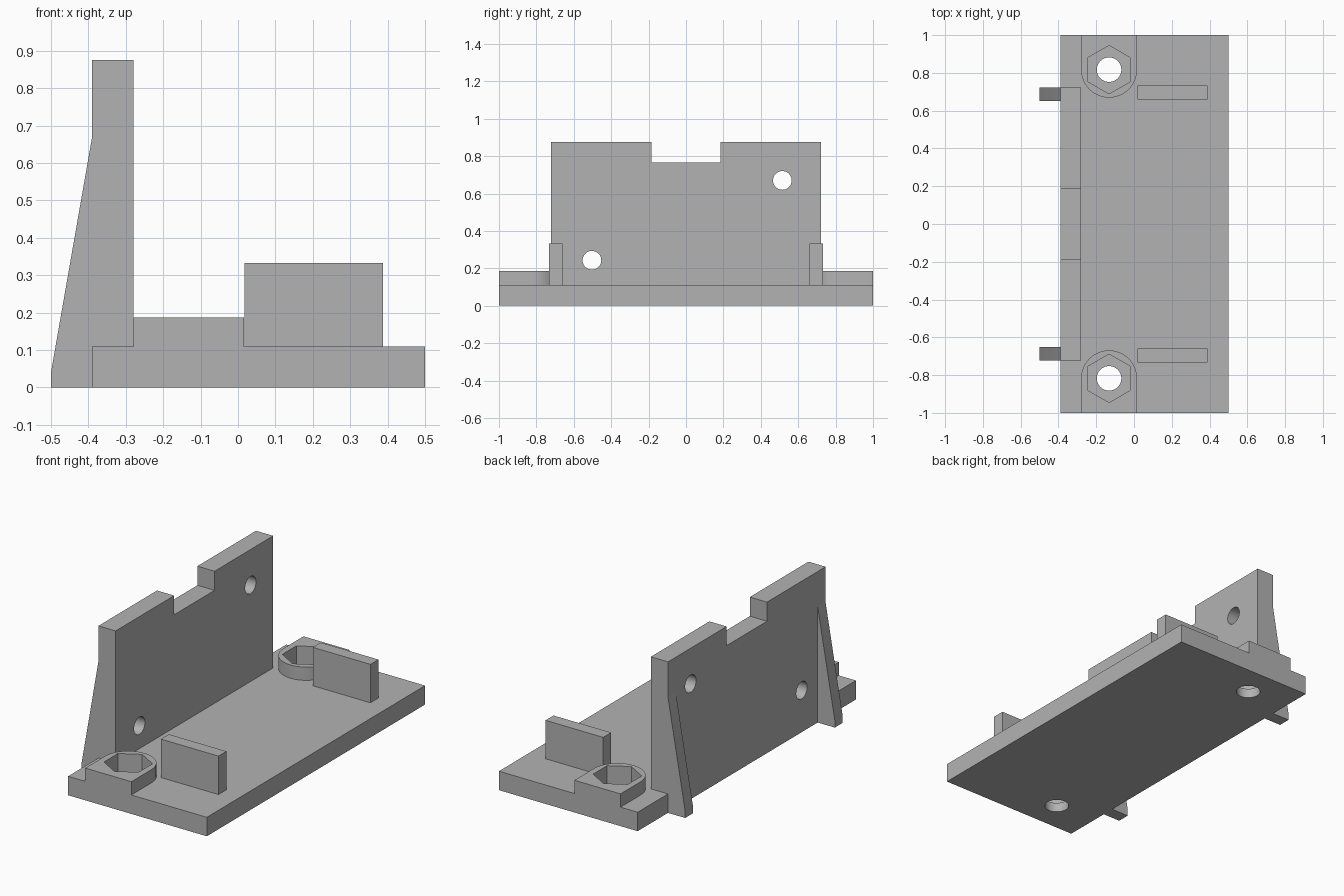
import bpy, bmesh, math
from mathutils import Vector

if "Cube" in bpy.data.objects:
    bpy.data.objects.remove(bpy.data.objects["Cube"], do_unlink=True)

grey = bpy.data.materials.new("plain grey")
grey.use_nodes = True
COLOUR = (0.45, 0.45, 0.45, 1)
grey.diffuse_color = COLOUR
grey.node_tree.nodes["Principled BSDF"].inputs["Base Color"].default_value = COLOUR


def prism(name, outline, axis, low, high):
    """Extrude a 2D outline along x, y or z; the outline uses the other two axes in order."""
    def place(p, d):
        c = list(p)
        c.insert("xyz".index(axis), d)
        return Vector(c)
    bm = bmesh.new()
    face = bm.faces.new([bm.verts.new(place(p, low)) for p in outline])
    new = bmesh.ops.extrude_face_region(bm, geom=[face])["geom"]
    shift = place((0, 0), high - low)
    bmesh.ops.translate(bm, vec=shift, verts=[v for v in new if isinstance(v, bmesh.types.BMVert)])
    bmesh.ops.recalc_face_normals(bm, faces=bm.faces)
    mesh = bpy.data.meshes.new(name)
    bm.to_mesh(mesh)
    bm.free()
    mesh.materials.append(grey)
    obj = bpy.data.objects.new(name, mesh)
    bpy.context.collection.objects.link(obj)
    return obj


def rect(a0, a1, b0, b1):
    return [(a0, b0), (a1, b0), (a1, b1), (a0, b1)]


def ring(a, b, radius, count, start=0.0):
    return [(a + radius * math.cos(start + math.tau * i / count),
             b + radius * math.sin(start + math.tau * i / count)) for i in range(count)]


def cut(obj, cutters):
    for c in cutters:
        c.hide_render = True
        mod = obj.modifiers.new("cut", "BOOLEAN")
        mod.operation = "DIFFERENCE"
        mod.solver = "EXACT"
        mod.object = c
    bpy.context.view_layer.update()
    graph = bpy.context.evaluated_depsgraph_get()
    mesh = bpy.data.meshes.new_from_object(obj.evaluated_get(graph))
    obj.modifiers.clear()
    obj.data = mesh


BASE_TOP = 0.11
BOLT_X, BOLT_Y = -0.132, 0.817

base = prism("base_plate", rect(-0.39, 0.5, -1, 1), "z", 0, BASE_TOP)
parts, cutters = [base], []

# Bosses, nut pockets, fins and gussets at both ends
for side, s in (("left_end", 1), ("right_end", -1)):
    arc = [(BOLT_X + 0.148 * math.cos(t), s * (BOLT_Y - 0.148 * math.sin(t)))
           for t in (math.pi * i / 24 for i in range(25))]
    boss = prism("nut_boss_" + side, arc + [(-0.28, s), (0.016, s)], "z", BASE_TOP, 0.187)
    hole = prism("bolt_cutter_" + side, ring(BOLT_X, s * BOLT_Y, 0.065, 40), "z", -0.1, 0.3)
    pocket = prism("nut_cutter_" + side, ring(BOLT_X, s * BOLT_Y, 0.128, 6, math.pi / 2),
                   "z", 0.055, 0.3)
    cut(boss, [pocket])
    cutters += [hole, pocket]
    fin = prism("fin_" + side, rect(0.018, 0.388, *sorted((s * 0.66, s * 0.733))),
                "z", BASE_TOP, 0.333)
    gusset = prism("gusset_" + side, [(-0.39, 0), (-0.5, 0), (-0.5, 0.04), (-0.39, 0.67)],
                   "y", *sorted((s * 0.65, s * 0.722)))
    parts += [boss, fin, gusset]
cut(base, cutters)

# Upright wall with top notch and two screw holes
half = [(0.722, BASE_TOP), (0.722, 0.876), (0.185, 0.876), (0.185, 0.765)]
wall = prism("upright_wall", half + [(-y, z) for y, z in reversed(half)], "x", -0.39, -0.28)
screws = [prism("screw_cutter", ring(y, z, 0.05, 36), "x", -0.6, 0)
          for y, z in ((0.515, 0.67), (-0.503, 0.243))]
cut(wall, screws)
parts.append(wall)

for c in cutters + screws:
    bpy.data.objects.remove(c, do_unlink=True)

# Smooth round surfaces, crisp edges
bpy.ops.object.select_all(action="DESELECT")
for p in parts:
    p.select_set(True)
bpy.context.view_layer.objects.active = base
bpy.ops.object.shade_smooth_by_angle(angle=math.radians(30))
